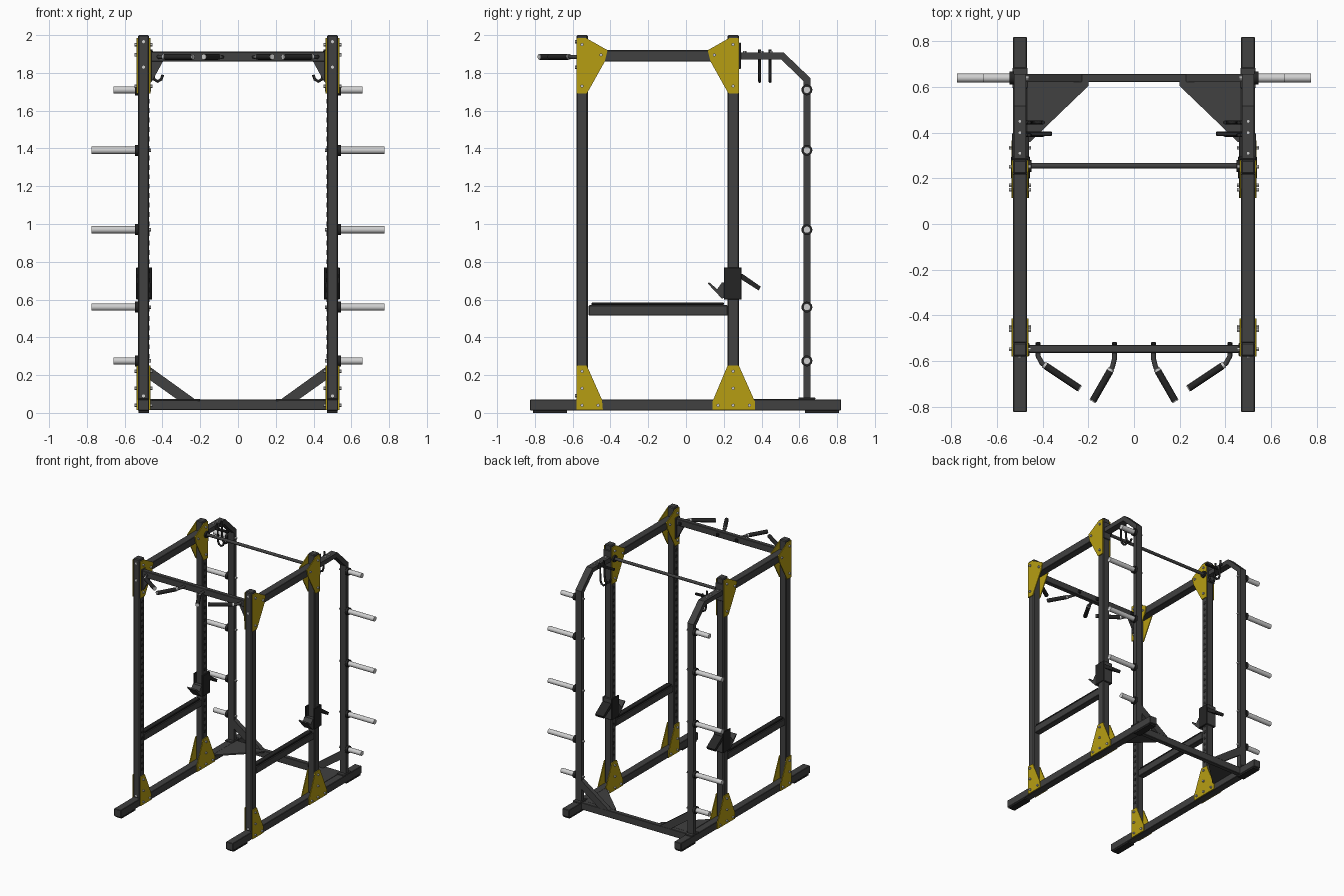
import bpy, bmesh, math
from mathutils import Vector, Matrix

if "Cube" in bpy.data.objects:
    bpy.data.objects.remove(bpy.data.objects["Cube"])


def make_mat(name, rgb):
    m = bpy.data.materials.new(name)
    m.diffuse_color = (*rgb, 1)
    m.use_nodes = True
    m.node_tree.nodes["Principled BSDF"].inputs["Base Color"].default_value = m.diffuse_color
    return m


DARK = make_mat("dark steel", (0.052, 0.052, 0.052))
BLACK = make_mat("black rubber", (0.018, 0.018, 0.018))
YELLOW = make_mat("yellow plate", (0.47, 0.34, 0.006))
METAL = make_mat("bright metal", (0.62, 0.62, 0.62))


def finish(bm, name, mat, smooth=False, bevel=0.0):
    bmesh.ops.recalc_face_normals(bm, faces=bm.faces[:])
    me = bpy.data.meshes.new(name)
    bm.to_mesh(me)
    bm.free()
    ob = bpy.data.objects.new(name, me)
    bpy.context.collection.objects.link(ob)
    me.materials.append(mat)
    if smooth:
        bpy.context.view_layer.objects.active = ob
        ob.select_set(True)
        bpy.ops.object.shade_smooth_by_angle(angle=math.radians(40))
        ob.select_set(False)
    if bevel:
        b = ob.modifiers.new("edge", 'BEVEL')
        b.width, b.segments, b.limit_method = bevel, 1, 'ANGLE'
    return ob


def box(name, x, y, z, mat=DARK, bevel=0.003):
    """Box from (min, max) ranges on each axis."""
    bm = bmesh.new()
    size = [abs(r[1] - r[0]) for r in (x, y, z)]
    mid = [(r[0] + r[1]) / 2 for r in (x, y, z)]
    bmesh.ops.create_cube(bm, size=1, matrix=Matrix.Translation(mid) @ Matrix.Diagonal((*size, 1)))
    return finish(bm, name, mat, bevel=bevel)


def prism(name, pts, axis, a, b, mat=DARK):
    """Outline extruded from a to b along an axis; pts use the other two axes in order."""
    bm = bmesh.new()

    def vert(p, d):
        c = list(p)
        c.insert(axis, d)
        return bm.verts.new(c)
    lo = [vert(p, a) for p in pts]
    hi = [vert(p, b) for p in pts]
    bm.faces.new(lo)
    bm.faces.new(hi)
    for i in range(len(pts)):
        j = (i + 1) % len(pts)
        bm.faces.new((lo[i], lo[j], hi[j], hi[i]))
    return finish(bm, name, mat)


def rods(name, segs, r, mat, sides=16):
    """Straight cylinders between pairs of points, in one object."""
    bm = bmesh.new()
    for p, q in segs:
        p, q = Vector(p), Vector(q)
        rot = (q - p).to_track_quat('Z', 'Y').to_matrix().to_4x4()
        bmesh.ops.create_cone(bm, cap_ends=True, segments=sides, radius1=r, radius2=r,
                              depth=(q - p).length, matrix=Matrix.Translation((p + q) / 2) @ rot)
    return finish(bm, name, mat, smooth=True)


def bent_rod(name, pts, r, mat=DARK):
    cu = bpy.data.curves.new(name, 'CURVE')
    cu.dimensions, cu.bevel_depth, cu.bevel_resolution, cu.use_fill_caps = '3D', r, 3, True
    sp = cu.splines.new('POLY')
    sp.points.add(len(pts) - 1)
    for p, c in zip(sp.points, pts):
        p.co = (*c, 1)
        
    cu.materials.append(mat)
    ob = bpy.data.objects.new(name, cu)
    bpy.context.collection.objects.link(ob)


FRONT, BACK, STORE = -0.55, 0.25, 0.64
top_plate = [(-0.58, 1.69), (-0.58, 1.985), (-0.53, 1.985), (-0.415, 1.92), (-0.43, 1.86), (-0.525, 1.69)]
front_foot = [(-0.58, 0.015), (-0.58, 0.25), (-0.525, 0.25), (-0.445, 0.07), (-0.44, 0.015)]
back_foot = [(0.14, 0.015), (0.14, 0.06), (0.22, 0.25), (0.28, 0.25), (0.365, 0.06), (0.365, 0.015)]
plates = [top_plate, [(-0.30 - y, z) for y, z in top_plate], front_foot, back_foot]
top_bolts = [(-0.55, 1.73), (-0.55, 1.95), (-0.45, 1.895)]
plate_bolts = top_bolts + [(-0.30 - y, z) for y, z in top_bolts] + [
    (-0.55, 0.22), (-0.55, 0.13), (-0.55, 0.04), (-0.465, 0.04),
    (0.25, 0.22), (0.25, 0.13), (0.25, 0.04), (0.17, 0.04), (0.335, 0.04)]
store_outline = [(0.28, 1.908), (0.517, 1.908), (0.658, 1.773), (0.658, 0.07),
                 (0.622, 0.07), (0.622, 1.757), (0.503, 1.872), (0.28, 1.872)]

for s, side in ((-1, "left"), (1, "right")):
    def X(a, b):
        return (s * a, s * b)
    wide = X(0.47, 0.53)

    # Base rail, feet, uprights and side rails
    box(side + "_base_rail", wide, (-0.825, 0.82), (0.012, 0.072))
    for y0, y1 in ((-0.81, -0.63), (0.63, 0.81)):
        box(side + "_foot_pad", X(0.472, 0.528), (y0, y1), (0, 0.012), BLACK, 0)
    for y in (FRONT, BACK):
        box(side + "_upright", wide, (y - 0.03, y + 0.03), (0.07, 2.0), bevel=0.006)
        rods(side + "_upright_holes", [((s * 0.471, y, 0.30 + 0.05 * i), (s * 0.4685, y, 0.30 + 0.05 * i))
                                       for i in range(28)], 0.013, BLACK, 10)
    box(side + "_top_rail", wide, (FRONT + 0.03, BACK - 0.03), (1.86, 1.92))
    box(side + "_safety_rail", X(0.475, 0.525), (-0.515, 0.22), (0.515, 0.57))
    box(side + "_safety_pad", X(0.478, 0.522), (-0.50, 0.20), (0.57, 0.584), BLACK)

    # Yellow joint plates on both faces with bolts
    for outline in plates:
        prism(side + "_outer_plate", outline, 0, s * 0.53, s * 0.537, YELLOW)
        prism(side + "_inner_plate", outline, 0, s * 0.463, s * 0.47, YELLOW)
    rods(side + "_plate_bolts", [((s * 0.452, y, z), (s * 0.548, y, z)) for y, z in plate_bolts], 0.009, METAL, 6)
    rods(side + "_front_bolts", [((s * 0.5, -0.587, z), (s * 0.5, -0.57, z)) for z in (1.83, 1.965, 0.09)],
         0.009, METAL, 6)
    rods(side + "_storage_bolts", [((s * 0.5, y, 1.9), (s * 0.5, y, 1.916)) for y in (0.31, 0.40, 0.45)],
         0.009, METAL, 6)

    # Bent storage upright with flanges
    prism(side + "_storage_upright", store_outline, 0, s * 0.473, s * 0.527)
    box(side + "_storage_flange", X(0.465, 0.535), (0.28, 0.29), (1.82, 1.96))
    box(side + "_storage_foot", X(0.467, 0.533), (0.595, 0.685), (0.07, 0.082))

    # Weight pegs and collars
    pegs = [(1.71, 0.66), (1.39, 0.775), (0.97, 0.775), (0.56, 0.775), (0.275, 0.66)]
    rods(side + "_weight_pegs", [((s * 0.54, STORE, z), (s * e, STORE, z)) for z, e in pegs], 0.019, METAL, 20)
    rods(side + "_peg_collars", [((s * 0.525, STORE, z), (s * 0.545, STORE, z)) for z, e in pegs], 0.029, BLACK, 20)
    rods(side + "_peg_bolts", [((s * 0.46, STORE, z), (s * 0.475, STORE, z)) for z, e in pegs], 0.009, METAL, 6)

    # Rear corner gusset and diagonal brace
    prism(side + "_corner_gusset", [(s * 0.47, 0.625), (s * 0.20, 0.625), (s * 0.20, 0.605), (s * 0.455, 0.36),
                                    (s * 0.47, 0.36)], 2, 0.062, 0.073)
    prism(side + "_diagonal_brace", [(s * 0.475, 0.25), (s * 0.225, 0.07), (s * 0.32, 0.07), (s * 0.475, 0.18)],
          1, 0.622, 0.658)

    # Front bar end bracket
    box(side + "_bar_flange", X(0.458, 0.47), (-0.578, -0.522), (1.75, 1.92))
    prism(side + "_bar_gusset", [(s * 0.465, 1.865), (s * 0.395, 1.865), (s * 0.455, 1.755), (s * 0.465, 1.755)],
          1, -0.555, -0.54)

    # Accessory hooks under the storage arm
    for y in (0.39, 0.445):
        bent_rod(side + "_hook", [(s * a, y, z) for a, z in (
            (0.475, 1.89), (0.455, 1.89), (0.452, 1.79), (0.443, 1.765), (0.425, 1.755),
            (0.407, 1.765), (0.398, 1.79))], 0.008, BLACK)
        rods(side + "_hook_pin", [((s * 0.46, y, 1.88), (s * 0.46, y, 1.925))], 0.008, BLACK, 10)
    box(side + "_hook_ledge", X(0.36, 0.475), (0.385, 0.405), (1.872, 1.888), BLACK)

    # Bar cup: side plates, slanted catch and rear arm
    for x in (X(0.455, 0.468), X(0.532, 0.54)):
        box(side + "_cup_plate", x, (0.20, 0.295), (0.60, 0.77), BLACK)
    prism(side + "_cup_catch", [(0.115, 0.685), (0.19, 0.605), (0.22, 0.615), (0.22, 0.69), (0.19, 0.69),
                                (0.165, 0.655), (0.122, 0.692)], 0, s * 0.46, s * 0.535)
    prism(side + "_cup_arm", [(0.28, 0.715), (0.385, 0.648), (0.396, 0.668), (0.30, 0.735), (0.28, 0.735)],
          0, s * 0.46, s * 0.535, BLACK)
    box(side + "_cup_back", X(0.46, 0.535), (0.28, 0.295), (0.60, 0.77))

    # Angled pull-up grips: stem, metal ring and handle
    for x0, x1, yb, y1 in ((0.085, 0.18, -0.61, -0.775), (0.42, 0.24, -0.60, -0.72)):
        bend, tip = Vector((s * x0, yb, 1.885)), Vector((s * x1, y1, 1.885))
        d = (tip - bend).normalized()
        bent_rod(side + "_grip_stem", [(s * x0, -0.52, 1.885), bend + Vector((0, 0.02, 0)),
                                       bend + d * 0.02, tip], 0.011)
        rods(side + "_grip_ring", [(bend + d * 0.03, bend + d * 0.04), (tip, tip + d * 0.004)], 0.0145, METAL)
        rods(side + "_grip_handle", [(bend + d * 0.04, tip)], 0.0155, BLACK)
        box(side + "_grip_nut", X(x0 - 0.01, x0 + 0.01), (-0.53, -0.517), (1.873, 1.897), BLACK)

# Cross members joining both sides
box("front_top_bar", (-0.465, 0.465), (-0.565, -0.53), (1.86, 1.912))
box("rear_base_bar", (-0.475, 0.475), (0.622, 0.658), (0.015, 0.072))
rods("pull_up_bar", [((-0.47, BACK + 0.005, 1.89), (0.47, BACK + 0.005, 1.89))], 0.012, DARK, 20)
rods("pull_up_bar_flanges", [((s * 0.45, BACK + 0.005, 1.89), (s * 0.47, BACK + 0.005, 1.89)) for s in (-1, 1)],
     0.026, BLACK, 20)
